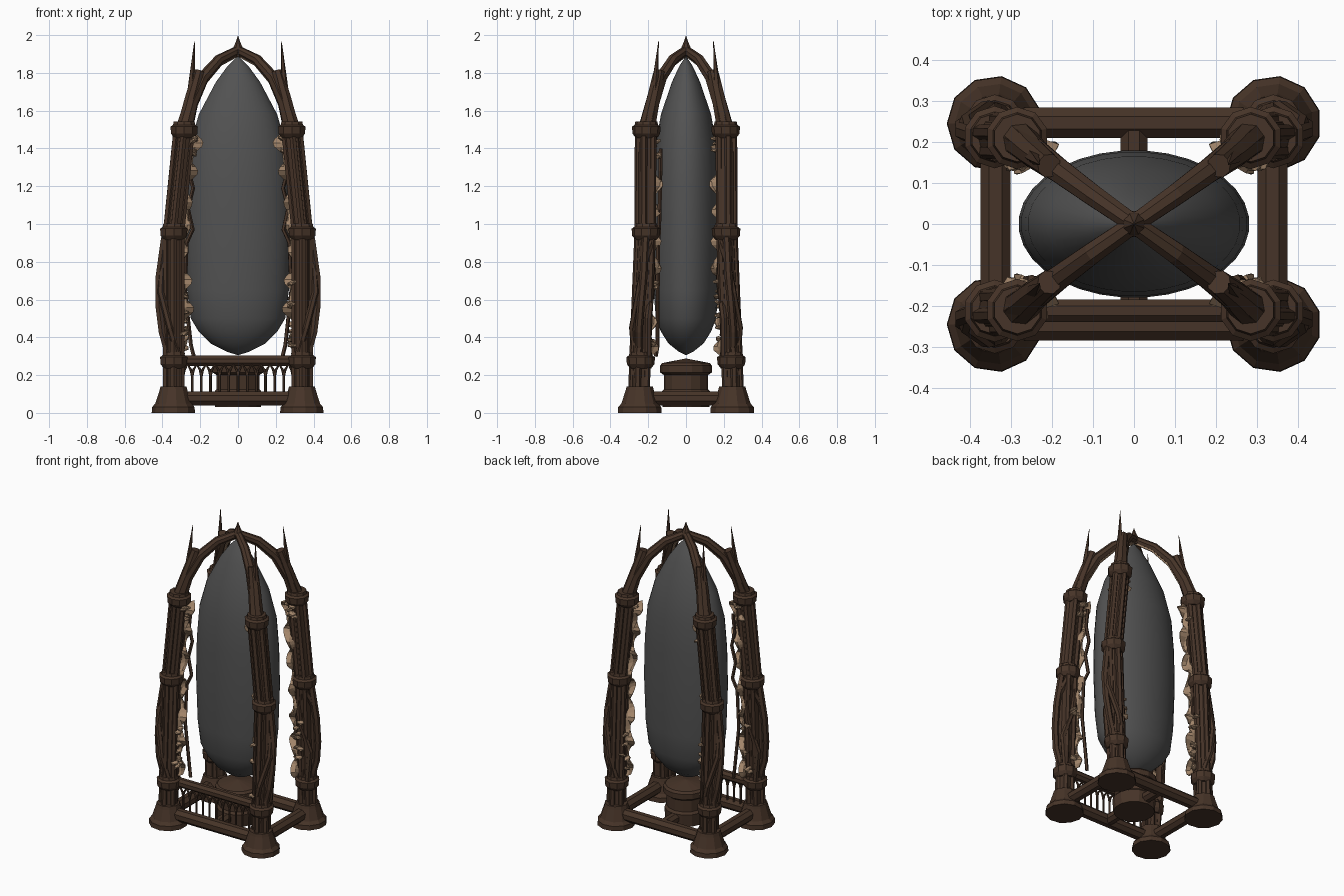
import bpy, bmesh, math, random
from mathutils import Vector, Matrix

if "Cube" in bpy.data.objects:
    bpy.data.objects.remove(bpy.data.objects["Cube"])

random.seed(4)


def material(name, rgb):
    m = bpy.data.materials.new(name)
    m.diffuse_color = (*rgb, 1)
    m.use_nodes = True
    m.node_tree.nodes["Principled BSDF"].inputs["Base Color"].default_value = m.diffuse_color
    return m


WOOD = material("dark wood", (0.062, 0.034, 0.021))
TAN = material("tan fungus", (0.36, 0.235, 0.145))
GREY = material("grey pod", (0.085, 0.085, 0.085))


def finish(bm, name, mat):
    bmesh.ops.remove_doubles(bm, verts=bm.verts, dist=1e-5)
    bmesh.ops.recalc_face_normals(bm, faces=bm.faces)
    me = bpy.data.meshes.new(name)
    bm.to_mesh(me)
    bm.free()
    me.materials.append(mat)
    ob = bpy.data.objects.new(name, me)
    bpy.context.collection.objects.link(ob)
    return ob


def skin(bm, rings):
    """Join rings of points into a closed tube."""
    vs = [[bm.verts.new(p) for p in r] for r in rings]
    n = len(vs[0])
    for a, b in zip(vs, vs[1:]):
        for i in range(n):
            j = (i + 1) % n
            bm.faces.new((a[i], a[j], b[j], b[i]))
    bm.faces.new(vs[0][::-1])
    bm.faces.new(vs[-1])


def tube(name, pts, radii, sides=8, mat=WOOD):
    pts = [Vector(p) for p in pts]
    if not isinstance(radii, (list, tuple)):
        radii = [radii] * len(pts)
    ref = (pts[-1] - pts[0]).cross(Vector((0, 0, 1)))
    ref = ref.normalized() if ref.length > 1e-3 else Vector((1, 0, 0))
    rings = []
    for i, p in enumerate(pts):
        t = (pts[min(i + 1, len(pts) - 1)] - pts[max(i - 1, 0)]).normalized()
        u = (ref - t * ref.dot(t)).normalized()
        v = t.cross(u)
        ang = [math.tau * (k + 0.5) / sides for k in range(sides)]
        rings.append([p + (u * math.cos(a) + v * math.sin(a)) * radii[i] for a in ang])
    bm = bmesh.new()
    skin(bm, rings)
    return finish(bm, name, mat)


def lathe(name, profile, sides, x=0, y=0, sx=1, sy=1, mat=WOOD):
    """Profile is a list of (radius, z)."""
    ang = [math.tau * (k + 0.5) / sides for k in range(sides)]
    bm = bmesh.new()
    skin(bm, [[(x + max(r, 1e-4) * sx * math.cos(a), y + max(r, 1e-4) * sy * math.sin(a), z)
               for a in ang] for r, z in profile])
    return finish(bm, name, mat)


AXIS = [(0.34, 0.245, 0.1), (0.34, 0.24, 0.28), (0.34, 0.212, 0.96), (0.285, 0.21, 1.5)]


def axis_at(z):
    for a, b in zip(AXIS, AXIS[1:]):
        if z <= b[2]:
            return Vector(a).lerp(Vector(b), (z - a[2]) / (b[2] - a[2]))
    return Vector(AXIS[-1])


for sx in (-1, 1):
    for sy in (-1, 1):
        tag = ("back" if sy > 0 else "front") + ("_right" if sx > 0 else "_left")

        def m(pts):
            return [(p[0] * sx, p[1] * sy, p[2]) for p in pts]

        # foot and clustered column
        lathe("foot_" + tag, [(0.117, 0), (0.115, 0.03), (0.098, 0.05), (0.075, 0.12), (0.07, 0.14)],
              11, 0.34 * sx, 0.245 * sy)
        tube("column_core_" + tag, m(AXIS), 0.046)
        for k in range(5):
            a = math.tau * k / 5 + 0.3
            off = Vector((math.cos(a), math.sin(a), 0)) * 0.042
            tube("column_shaft_" + tag, m([Vector(p) + off for p in AXIS]), 0.019, 6)
        # collars
        for z in (0.28, 0.96, 1.5):
            c = axis_at(z)
            lathe("collar_" + tag, [(0.055, z - 0.045), (0.073, z - 0.022), (0.076, z + 0.015),
                                    (0.062, z + 0.025), (0.058, z + 0.042)], 10, c.x * sx, c.y * sy)
        # bulging roots wound around the lower column
        tube("outer_root_" + tag, m([(0.36, 0.245, 0.28), (0.402, 0.25, 0.43), (0.418, 0.24, 0.56),
                                     (0.418, 0.225, 0.72), (0.39, 0.215, 0.92), (0.36, 0.212, 0.98)]), 0.021, 6)
        tube("winding_root_" + tag, m([(0.31, 0.27, 0.28), (0.36, 0.285, 0.45), (0.41, 0.25, 0.64),
                                       (0.4, 0.22, 0.8), (0.35, 0.17, 0.95)]), 0.018, 6)
        tube("inner_root_" + tag, m([(0.37, 0.2, 0.28), (0.39, 0.2, 0.5), (0.33, 0.175, 0.7),
                                     (0.3, 0.19, 0.95)]), 0.018, 6)
        # arching rib with pale underside, broken stub and spike
        rib = [(0.285, 0.21, 1.5), (0.248, 0.178, 1.64), (0.185, 0.132, 1.775),
               (0.1, 0.07, 1.87), (0, 0, 1.92)]
        tube("rib_" + tag, m(rib), [0.046, 0.038, 0.032, 0.028, 0.024])
        under = [(x * 0.93, y * 0.93, z - 0.022) for x, y, z in rib]
        tube("rib_lining_" + tag, m(under[1:]), 0.011, 5, TAN)
        tube("stub_" + tag, m([(0.285, 0.21, 1.5), (0.245, 0.172, 1.67), (0.207, 0.142, 1.81)]),
             [0.044, 0.036, 0.03])
        tube("spike_" + tag, m([(0.26, 0.175, 1.6), (0.243, 0.16, 1.78), (0.23, 0.145, 1.97)]),
             [0.022, 0.015, 0.001], 5)

        # ruffled fungus ribbon up the inward side
        inward, side = Vector((-0.8, -0.6, 0)), Vector((0.6, -0.8, 0))
        bm = bmesh.new()
        prev = None
        n = 56
        for i in range(n + 1):
            z = 0.31 + 1.16 * i / n
            w = i * math.tau / 7
            c = axis_at(z) + side * 0.022 * math.sin(w * 0.37)
            row = [c + inward * 0.035,
                   c + inward * (0.065 + 0.008 * math.sin(w)) + side * 0.018 * math.sin(w),
                   c + inward * (0.083 + 0.017 * math.sin(w * 0.8)) + side * 0.034 * math.sin(w + 0.6)]
            row = [bm.verts.new(p) for p in m(row)]
            if prev:
                for k in (0, 1):
                    bm.faces.new((prev[k], prev[k + 1], row[k + 1], row[k]))
            prev = row
        ob = finish(bm, "fungus_ribbon_" + tag, TAN)
        sol = ob.modifiers.new("thickness", "SOLIDIFY")
        sol.thickness = 0.009
        sol.offset = 0

        # clusters of small shelf fungus
        bm = bmesh.new()
        spots = [random.uniform(0.34, 0.7) for _ in range(13)] + [random.uniform(1.36, 1.46) for _ in range(7)]
        for z in spots:
            a = random.uniform(-1.1, 1.1)
            p = axis_at(z) + (inward * math.cos(a) + side * math.sin(a)) * 0.058
            mat = (Matrix.Translation(m([p])[0])
                   @ Matrix.Rotation(random.uniform(0, 6), 4, "Z")
                   @ Matrix.Rotation(random.uniform(-0.7, 0.7), 4, "X")
                   @ Matrix.Diagonal((0.027, 0.027, 0.012, 1)))
            bmesh.ops.create_icosphere(bm, subdivisions=1, radius=1, matrix=mat)
        finish(bm, "shelf_fungus_" + tag, TAN)

    # thin vine on each front leg
    tube("front_vine", [(sx * x, -y, z) for x, y, z in
                        [(0.235, 0.16, 0.3), (0.25, 0.15, 0.36), (0.282, 0.15, 0.65), (0.272, 0.147, 0.9),
                         (0.24, 0.143, 0.97), (0.265, 0.14, 1.08), (0.238, 0.138, 1.19),
                         (0.262, 0.136, 1.28), (0.25, 0.134, 1.4)]], 0.011, 5)
    # side sill
    tube("side_sill", [(sx * 0.338, -0.245, 0.077), (sx * 0.338, 0.245, 0.077)], 0.04)

# front and back sills, cross beam
for y in (-0.247, 0.247):
    tube("long_sill", [(-0.34, y, 0.077), (0.34, y, 0.077)], 0.04)
tube("cross_beam", [(0, -0.247, 0.077), (0, 0.247, 0.077)], 0.036)

# front balustrade: top rail and pointed arches
tube("top_rail", [(-0.33, -0.212, 0.275), (0.33, -0.212, 0.275)], 0.03)
step = 0.0485
for i in range(-6, 6):
    x0, x1 = i * step, (i + 1) * step
    mid = (x0 + x1) / 2
    tube("arch", [(x0, -0.228, 0.1), (x0, -0.228, 0.195), (x0 + 0.007, -0.228, 0.228), (mid, -0.228, 0.256),
                  (x1 - 0.007, -0.228, 0.228), (x1, -0.228, 0.195), (x1, -0.228, 0.1)], 0.007, 6)

# pedestal
lathe("pedestal", [(0.125, 0.03), (0.13, 0.11), (0.117, 0.125), (0.117, 0.2), (0.138, 0.215),
                   (0.138, 0.25), (0.125, 0.264), (0, 0.288)], 14)

# oval pod
pod = lathe("pod", [(0, 0.305), (0.22, 0.325), (0.52, 0.368), (0.74, 0.43), (0.89, 0.5), (0.96, 0.65),
                    (1.0, 0.95), (0.98, 1.2), (0.92, 1.4), (0.74, 1.58), (0.42, 1.75), (0.2, 1.835), (0, 1.89)],
            32, sx=0.282, sy=0.18, mat=GREY)
bpy.context.view_layer.objects.active = pod
pod.select_set(True)
bpy.ops.object.shade_smooth_by_angle(angle=math.radians(35))

# finial at the crown
lathe("finial", [(0.02, 1.885), (0.034, 1.91), (0.026, 1.935), (0.012, 1.965), (0, 2.0)], 8)
